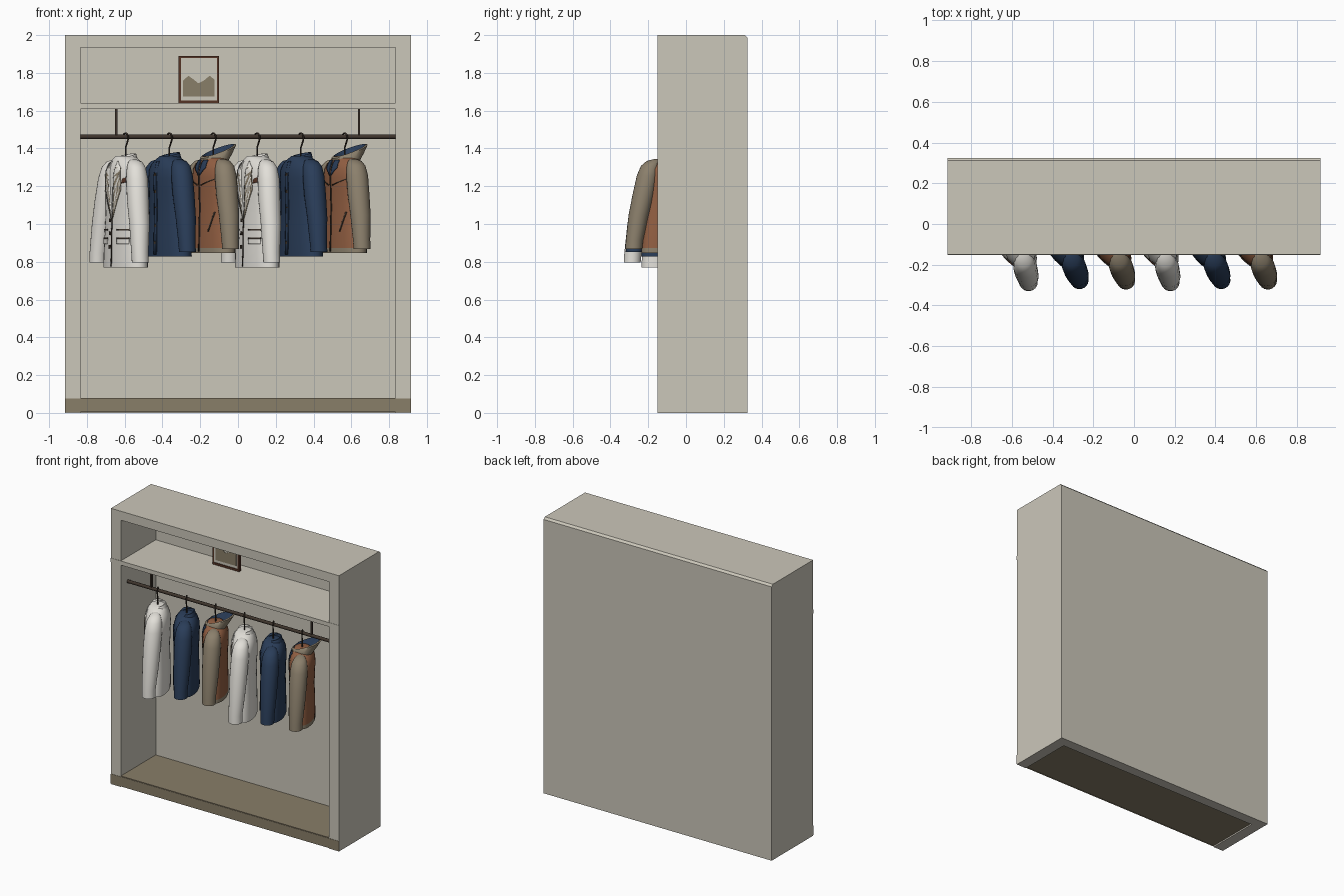
import bpy, bmesh, math
from mathutils import Vector

if "Cube" in bpy.data.objects:
    bpy.data.objects.remove(bpy.data.objects["Cube"])


def material(name, *rgb):
    m = bpy.data.materials.new(name)
    m.use_nodes = True
    m.diffuse_color = (*rgb, 1)
    m.node_tree.nodes["Principled BSDF"].inputs["Base Color"].default_value = (*rgb, 1)
    return m


BEIGE = material("beige panel", .6, .57, .49)
OLIVE = material("olive brown base", .25, .21, .14)
METAL = material("dark metal", .05, .036, .026)
FRAME = material("dark wood", .09, .033, .018)
WHITE = material("off white cloth", .76, .74, .69)
NAVY = material("navy cloth", .023, .047, .1)
RUST = material("rust cloth", .29, .115, .055)
TAUPE = material("taupe cloth", .26, .215, .15)


def finish(name, bm, mats, smooth=False):
    bmesh.ops.recalc_face_normals(bm, faces=bm.faces)
    mesh = bpy.data.meshes.new(name)
    bm.to_mesh(mesh)
    bm.free()
    for m in mats:
        mesh.materials.append(m)
    ob = bpy.data.objects.new(name, mesh)
    bpy.context.collection.objects.link(ob)
    if smooth:
        bpy.ops.object.select_all(action='DESELECT')
        ob.select_set(True)
        bpy.context.view_layer.objects.active = ob
        bpy.ops.object.shade_smooth_by_angle(angle=math.radians(50))
    return ob


def prism(name, loop, shift, mat):
    """Extrude a flat outline along a vector."""
    bm = bmesh.new()
    face = bm.faces.new([bm.verts.new(p) for p in loop])
    new = bmesh.ops.extrude_face_region(bm, geom=[face])["geom"]
    bmesh.ops.translate(bm, vec=shift, verts=[v for v in new if isinstance(v, bmesh.types.BMVert)])
    return finish(name, bm, [mat])


def box(name, x, y, z, mat):
    loop = [(x[0], y[0], z[0]), (x[1], y[0], z[0]), (x[1], y[1], z[0]), (x[0], y[1], z[0])]
    return prism(name, loop, (0, 0, z[1] - z[0]), mat)


def loft(name, rings, mats, index=lambda i: 0, caps=(True, True), segs=28):
    """Skin ellipses given as x, y, z, radius x, radius y and tilt."""
    bm = bmesh.new()
    rows = []
    for x, y, z, rx, ry, tilt in rings:
        row = []
        for k in range(segs):
            a = math.tau * k / segs
            dy = ry * math.sin(a)
            row.append(bm.verts.new((x + rx * math.cos(a), y + dy, z + tilt * dy)))
        rows.append(row)
    for i in range(len(rows) - 1):
        for k in range(segs):
            n = (k + 1) % segs
            f = bm.faces.new((rows[i][k], rows[i][n], rows[i + 1][n], rows[i + 1][k]))
            f.material_index = index(i)
    for row, i, cap in ((rows[0], 0, caps[0]), (rows[-1], len(rows) - 2, caps[1])):
        if cap:
            bm.faces.new(row).material_index = index(i)
    return finish(name, bm, mats, True)


def tube(name, points, radius, mat):
    cu = bpy.data.curves.new(name, 'CURVE')
    cu.dimensions = '3D'
    cu.bevel_depth = radius
    cu.bevel_resolution = 2
    sp = cu.splines.new('POLY')
    sp.points.add(len(points) - 1)
    for p, co in zip(sp.points, points):
        p.co = (*co, 1)
    cu.materials.append(mat)
    ob = bpy.data.objects.new(name, cu)
    bpy.context.collection.objects.link(ob)
    return ob


# Cabinet: outer half width, inner half width, front, inner back, back
W, IN, F, IB, B = .915, .835, -.15, .25, .325
for side, s in (("left", 1), ("right", -1)):
    box(side + "_side_panel", sorted((s * IN, s * W)), (F, B), (0, 1.935), BEIGE)
box("back_panel", (-IN, IN), (IB, B), (0, 1.935), BEIGE)
c = .014
prism("top_panel", [(-W, y, z) for y, z in ((F, 1.935), (B, 1.935), (B, 2 - c), (B - c, 2), (F, 2))],
      (2 * W, 0, 0), BEIGE)
box("shelf", (-IN, IN), (F, IB), (1.61, 1.64), BEIGE)
box("shelf_front_edge", (-W, W), (F - .002, F), (1.61, 1.64), BEIGE)
box("cabinet_floor", (-IN, IN), (F, IB), (.01, .08), OLIVE)
box("base_front_strip", (-W, W), (F - .002, F), (.005, .075), OLIVE)

# Picture standing on the shelf
PX, PY = (-.315, -.1), (.155, .18)
for name, x, z in (("left", (-.112, -.1), (1.645, 1.89)), ("right", (-.315, -.303), (1.645, 1.89)),
                   ("top", PX, (1.879, 1.89)), ("bottom", PX, (1.64, 1.655))):
    box("picture_frame_" + name, x, PY, z, FRAME)
box("picture_mat", (-.305, -.11), (.16, .178), (1.65, 1.885), BEIGE)
hills = ((-.29, 1.675), (-.125, 1.675), (-.125, 1.765), (-.15, 1.785), (-.18, 1.76),
         (-.21, 1.745), (-.235, 1.765), (-.262, 1.785), (-.29, 1.76))
prism("picture_hills", [(x, .16, z) for x, z in hills], (0, -.003, 0), OLIVE)

# Hanging rod and its two brackets
RY, RZ = -.07, 1.462
tube("hanging_rod", [(-IN, RY, RZ), (IN, RY, RZ)], .012, METAL)
for side, x in (("left", .64), ("right", -.645)):
    box("rod_bracket_" + side, (x - .006, x + .006), (RY - .006, RY + .006), (RZ, 1.61), METAL)

# Shared jacket shape: height, half width, half depth
TOP = 1.36
TORSO = ((.77, .185, .085), (.8, .184, .085), (.92, .174, .083), (1.05, .16, .08), (1.15, .16, .083),
         (1.23, .165, .086), (1.28, .16, .083), (1.315, .135, .074), (1.34, .095, .062), (TOP, .055, .05))
# Sleeve: across, forward, height, radius
SLEEVE = ((.09, .005, 1.343, .012), (.115, .008, 1.33, .036), (.133, .012, 1.3, .05), (.148, .016, 1.24, .058),
          (.172, .024, 1.12, .058), (.198, .03, 1, .054), (.22, .04, .85, .046), (.225, .04, .795, .045))


class Jacket:
    def __init__(self, kind, x, length, forward, body, sleeve, trim):
        self.kind, self.x, self.k = kind, x, length
        self.trim = trim
        self.place(loft(kind + "_body", [(0, 0, self.h(z), w, d, 0) for z, w, d in TORSO],
                        [body, trim], lambda i: int(i == 0)))
        for side, s in (("left", 1), ("right", -1)):
            rings = [(s * u, -v * forward, self.h(z), r, r, 0) for u, v, z, r in SLEEVE]
            self.place(loft(f"{kind}_{side}_sleeve", rings, [sleeve], segs=20))
        # Hanger hook curling over the rod
        arc = [(.028 * math.cos(a), 0, RZ + .025 * math.sin(a) - .006)
               for a in (math.radians(d) for d in range(-30, 200, 20))]
        self.place(tube(kind + "_hanger_hook", [(0, 0, TOP - .03), (0, 0, 1.405), (.01, 0, 1.42)] + arc,
                        .0045, METAL))

    def h(self, z):
        return TOP - (TOP - z) * self.k

    def place(self, ob):
        ob.location = (self.x, RY, 0)
        ob.rotation_euler.z = math.radians(-60)
        ob.name = ob.name.split(".")[0]

    def surface(self, u, z):
        """Point on the front of the body."""
        for (z0, w0, d0), (z1, w1, d1) in zip(TORSO, TORSO[1:]):
            if z <= z1:
                break
        t = (z - z0) / (z1 - z0)
        w, d = w0 + t * (w1 - w0), d0 + t * (d1 - d0)
        return Vector((u, -d * math.sqrt(max(0, 1 - (u / w) ** 2)) - .005, self.h(z)))

    def patch(self, name, quad, mat, n=6, thick=.004):
        """Cloth piece following the front of the body."""
        a, b, c, d = (Vector(p) for p in quad)
        bm = bmesh.new()
        grid = [[bm.verts.new(self.surface(*a.lerp(b, i / n).lerp(d.lerp(c, i / n), j / n)))
                 for j in range(n + 1)] for i in range(n + 1)]
        for i in range(n):
            for j in range(n):
                bm.faces.new((grid[i][j], grid[i + 1][j], grid[i + 1][j + 1], grid[i][j + 1]))
        ob = finish(f"{self.kind}_{name}", bm, [mat], True)
        ob.modifiers.new("thickness", 'SOLIDIFY').thickness = thick
        self.place(ob)

    def strip(self, name, u, z, mat):
        self.patch(name, ((u[0], z[0]), (u[1], z[0]), (u[1], z[1]), (u[0], z[1])), mat)

    def collar(self, mat, height):
        self.place(loft(self.kind + "_collar",
                        [(0, 0, 1.335, .075, .062, .1), (0, .005, TOP + height, .055, .05, .25),
                         (0, .005, TOP + height, .046, .042, .25), (0, 0, 1.345, .045, .04, 0)],
                        [mat], caps=(False, True)))

    def buttons(self, heights, u, mat):
        for z in heights:
            self.strip("button", (u - .009, u + .009), (z - .009, z + .009), mat)


def blazer(x):
    j = Jacket("blazer", x, 1, 1, WHITE, WHITE, WHITE)
    j.collar(WHITE, .002)
    for side, s in (("left", 1), ("right", -1)):
        j.patch(side + "_lapel", ((.004 * s, 1.03), (.03 * s, 1.335), (.07 * s, 1.3), (.078 * s, 1.19)), WHITE, thick=.009)
        j.patch(side + "_lapel_shadow", ((.004 * s, 1.02), (.034 * s, 1.3), (.074 * s, 1.3), (.084 * s, 1.185)), TAUPE, thick=.002)
        for z in (.97, .925):
            j.strip(side + "_pocket_edge", sorted((.05 * s, .135 * s)), (z - .004, z + .004), METAL)
        j.strip(side + "_pocket_flap", sorted((.05 * s, .135 * s)), (.895, .921), WHITE)
    j.patch("pocket_square", ((.085, 1.215), (.135, 1.225), (.13, 1.25), (.095, 1.24)), FRAME, thick=.006)
    j.strip("front_opening", (-.002, .002), (.775, 1.03), METAL)
    j.buttons((.88, .95, 1.02), -.02, METAL)


def navy_jacket(x):
    j = Jacket("navy_jacket", x, .9, .5, NAVY, NAVY, NAVY)
    j.collar(NAVY, .008)
    j.strip("front_placket", (-.014, .014), (.78, 1.33), NAVY)
    j.buttons((.85, .95, 1.05, 1.15, 1.25), 0, METAL)


def hooded_jacket(x):
    j = Jacket("hooded_jacket", x, .87, .6, RUST, TAUPE, TAUPE)
    # Hood hanging open behind the neck, with navy lining
    j.place(loft("hooded_jacket_hood",
                 [(0, 0, 1.315, .085, .062, 0), (0, .02, 1.355, .085, .085, .3), (0, .03, 1.385, .08, .1, .38),
                  (0, .03, 1.39, .07, .088, .38), (0, .02, 1.345, .05, .05, .2)],
                 [TAUPE, NAVY], lambda i: int(i > 2), (False, True)))
    j.strip("zip", (-.004, .004), (.78, 1.32), METAL)
    for side, s in (("left", 1), ("right", -1)):
        j.patch(side + "_pocket", ((.075 * s, .9), (.083 * s, .9), (.123 * s, 1.02), (.115 * s, 1.02)), METAL)
        j.patch(side + "_chest_seam", ((.02 * s, 1.18), (.02 * s, 1.186), (.13 * s, 1.226), (.13 * s, 1.22)), METAL)
        j.patch(side + "_lining_flap", ((.006 * s, 1.24), (.012 * s, 1.335), (.05 * s, 1.335), (.055 * s, 1.29)), NAVY)


# Six garments along the rod
for i, make in enumerate((blazer, navy_jacket, hooded_jacket) * 2):
    make(-.595 + .232 * i)
